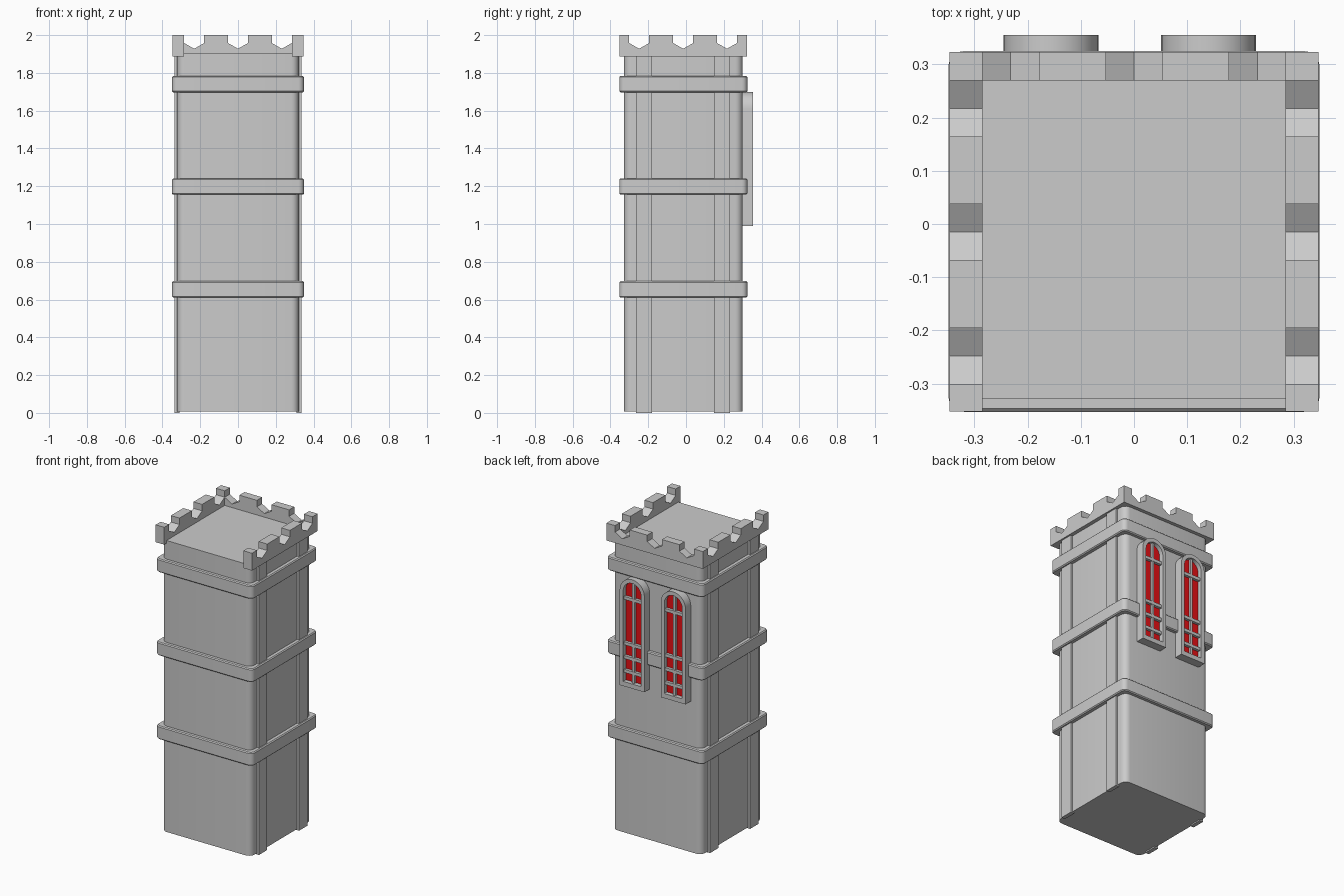
import bpy, bmesh, math
from mathutils import Vector

cube = bpy.data.objects.get("Cube")
if cube:
    bpy.data.objects.remove(cube, do_unlink=True)


def material(name, color):
    m = bpy.data.materials.new(name)
    m.use_nodes = True
    m.diffuse_color = color
    m.node_tree.nodes["Principled BSDF"].inputs["Base Color"].default_value = color
    return m


STONE = material("grey stone", (0.6, 0.6, 0.6, 1))
GLASS = material("red glass", (0.8, 0.005, 0.007, 1))


def finish(name, bm, mat, smooth=True):
    bmesh.ops.recalc_face_normals(bm, faces=bm.faces)
    mesh = bpy.data.meshes.new(name)
    bm.to_mesh(mesh)
    bm.free()
    mesh.materials.append(mat)
    obj = bpy.data.objects.new(name, mesh)
    bpy.context.collection.objects.link(obj)
    if smooth:
        bpy.ops.object.select_all(action="DESELECT")
        obj.select_set(True)
        bpy.context.view_layer.objects.active = obj
        bpy.ops.object.shade_smooth_by_angle(angle=math.radians(35))
    return obj


def box(name, lo, hi, corner=0, chamfer=0, mat=STONE):
    """Box between two corners, with optional round uprights and chamfered rims."""
    lo, hi = Vector(lo), Vector(hi)
    bm = bmesh.new()
    bmesh.ops.create_cube(bm, size=1)
    for v in bm.verts:
        v.co = (lo + hi) / 2 + v.co * (hi - lo)
    if corner:
        uprights = [e for e in bm.edges if abs(e.verts[0].co.z - e.verts[1].co.z) > 1e-4]
        bmesh.ops.bevel(bm, geom=uprights, offset=corner, segments=5, profile=0.5, affect="EDGES")
    if chamfer:
        rims = [e for e in bm.edges if abs(e.verts[0].co.z - e.verts[1].co.z) < 1e-4]
        bmesh.ops.bevel(bm, geom=rims, offset=chamfer, segments=1, affect="EDGES")
    return finish(name, bm, mat, corner > 0)


def prism(name, outline, place, depth, mat=STONE):
    """Extrude a flat outline; place maps (u, w) to a 3D point."""
    bm = bmesh.new()
    face = bm.faces.new([bm.verts.new(place(u, w)) for u, w in outline])
    new = bmesh.ops.extrude_face_region(bm, geom=[face])["geom"]
    bmesh.ops.translate(bm, vec=depth, verts=[g for g in new if isinstance(g, bmesh.types.BMVert)])
    return finish(name, bm, mat)


# Shaft and its three bands
box("tower_body", (-0.322, -0.328, 0.008), (0.322, 0.30, 1.905), corner=0.04)
for label, low in (("lower", 0.61), ("middle", 1.155), ("upper", 1.697)):
    box(label + "_band", (-0.349, -0.353, low), (0.349, 0.325, low + 0.087), corner=0.03, chamfer=0.006)

# Flat pilasters on both flanks
for side, s in (("left", 1), ("right", -1)):
    for label, y in (("front", -0.265), ("back", 0.148)):
        box(f"{side}_{label}_pilaster", (min(s * 0.31, s * 0.336), y, 0),
            (max(s * 0.31, s * 0.336), y + 0.085, 1.89))


# Battlements: a wall with pointed notches, open along the front
def battlement(start, end, centres):
    pts = [(start, 1.887), (start, 2.0)]
    for c in centres:
        pts += [(c - 0.053, 2.0), (c - 0.053, 1.958), (c, 1.928), (c + 0.053, 1.958), (c + 0.053, 2.0)]
    return pts + [(end, 2.0), (end, 1.887)]


flank = battlement(-0.352, 0.323, (-0.248, -0.015, 0.217))
for side, x in (("left", 0.285), ("right", -0.347)):
    prism(side + "_battlement", flank, lambda u, w: (x, u, w), (0.062, 0, 0))
rear = battlement(-0.286, 0.286, (-0.232, 0, 0.232))
prism("back_battlement", rear, lambda u, w: (u, 0.27, w), (0, 0.053, 0))


# Arched windows on the back
def arch(cx, r, low, spring):
    steps = 16
    curve = [(cx + r * math.cos(math.pi * i / steps), spring + r * math.sin(math.pi * i / steps))
             for i in range(steps + 1)]
    return [(cx - r, low), (cx + r, low)] + curve


def window_frame(name, outer, inner, back, front):
    """Ring between two matching outlines, thick from back to front."""
    bm = bmesh.new()
    rings = [[bm.verts.new((u, y, w)) for u, w in outline]
             for outline, y in ((outer, back), (outer, front), (inner, front), (inner, back))]
    n = len(outer)
    for a, b in zip(rings, rings[1:] + rings[:1]):
        for i in range(n):
            j = (i + 1) % n
            bm.faces.new((a[i], a[j], b[j], b[i]))
    return finish(name, bm, STONE)


SPRING = 1.61
for side, cx in (("left", 0.14), ("right", -0.156)):
    hole = arch(cx, 0.064, 1.02, SPRING)
    window_frame(side + "_window_frame", arch(cx, 0.089, 0.99, SPRING), hole, 0.295, 0.355)
    prism(side + "_window_glass", hole, lambda u, w: (u, 0.30, w), (0, 0.027, 0), GLASS)
    box(side + "_window_mullion", (cx - 0.008, 0.325, 1.01), (cx + 0.008, 0.343, 1.68))
    for i, z in enumerate((1.085, 1.175, 1.265, 1.56)):
        box(f"{side}_window_bar_{i + 1}", (cx - 0.066, 0.325, z - 0.01), (cx + 0.066, 0.345, z + 0.01))
